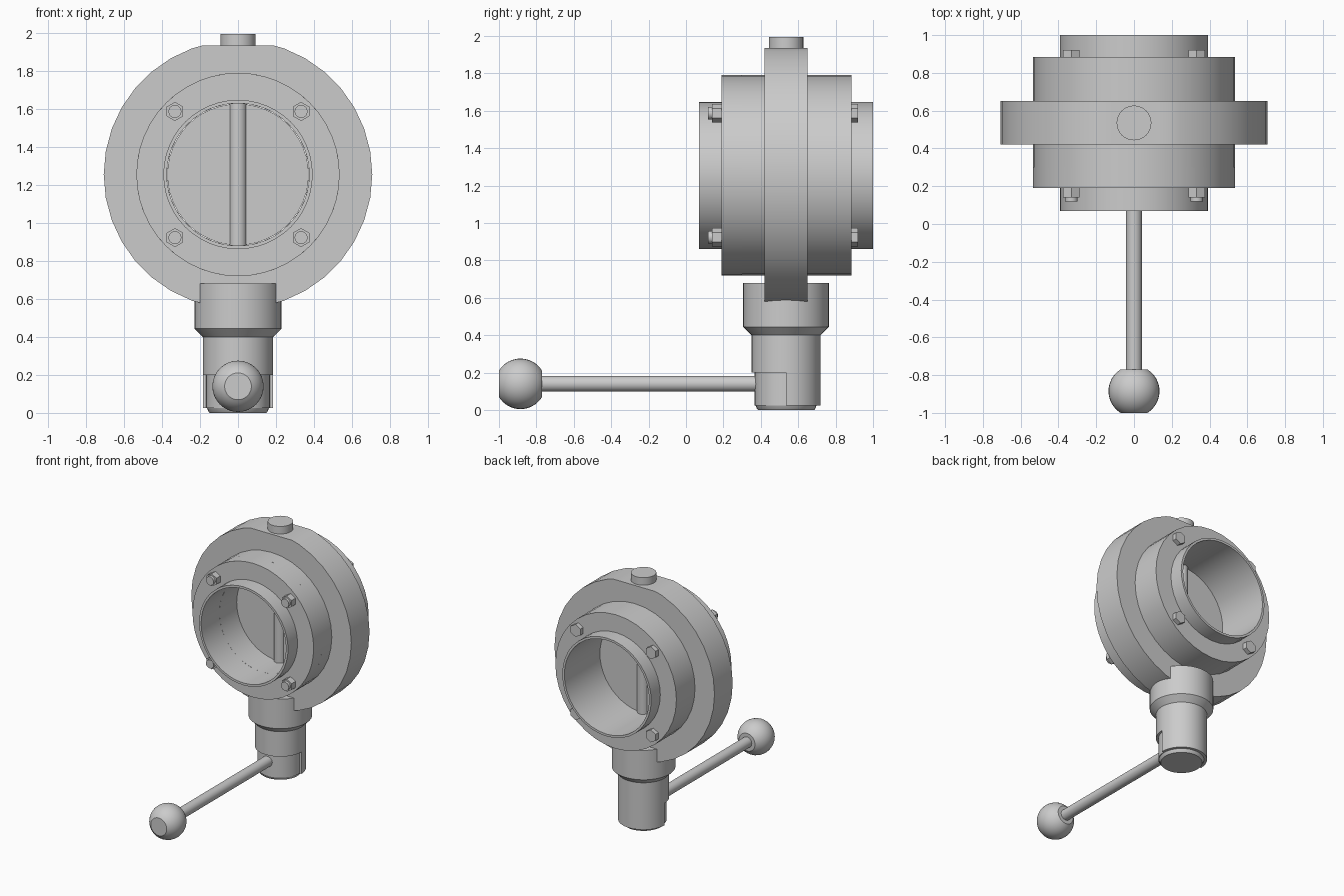
import bpy, bmesh
from math import sin, cos, pi, radians, sqrt
from mathutils import Vector, Matrix

if "Cube" in bpy.data.objects:
    bpy.data.objects.remove(bpy.data.objects["Cube"])

CY, CZ = 0.535, 1.255      # stem axis (y) and bore axis (z)


def finish(name, bm):
    bmesh.ops.remove_doubles(bm, verts=bm.verts, dist=1e-5)
    bmesh.ops.recalc_face_normals(bm, faces=bm.faces)
    me = bpy.data.meshes.new(name)
    bm.to_mesh(me)
    bm.free()
    ob = bpy.data.objects.new(name, me)
    bpy.context.collection.objects.link(ob)
    bpy.ops.object.select_all(action='DESELECT')
    ob.select_set(True)
    bpy.context.view_layer.objects.active = ob
    bpy.ops.object.shade_smooth_by_angle(angle=radians(30))
    return ob


def lathe(name, profile, axis, centre=(0, 0, 0), segs=36, closed=False, flat_top=None):
    """Revolve (radius, position) points about the y or z axis."""
    bm = bmesh.new()
    pts = profile + profile[:1] if closed else profile
    rows = []
    for i in range(segs):
        a = 2 * pi * i / segs
        row = []
        for r, t in pts:
            u, v = r * cos(a), r * sin(a)
            p = Vector((u, t, v)) if axis == 'y' else Vector((u, v, t))
            row.append(bm.verts.new(p + Vector(centre)))
        rows.append(row)
    for i in range(segs):
        a, b = rows[i], rows[(i + 1) % segs]
        for j in range(len(pts) - 1):
            bm.faces.new((a[j], a[j + 1], b[j + 1], b[j]))
    bmesh.ops.remove_doubles(bm, verts=bm.verts, dist=1e-5)
    bmesh.ops.dissolve_degenerate(bm, edges=bm.edges, dist=1e-6)
    if flat_top:
        bmesh.ops.bisect_plane(bm, geom=bm.verts[:] + bm.edges[:] + bm.faces[:],
                               plane_co=(0, 0, flat_top), plane_no=(0, 0, 1), clear_outer=True)
        bmesh.ops.holes_fill(bm, edges=[e for e in bm.edges if e.is_boundary], sides=0)
    return finish(name, bm)


def rod(name, r, t0, t1, axis, centre, segs=32):
    return lathe(name, [(0, t0), (r, t0), (r, t1), (0, t1)], axis, centre, segs)


bore = (0, 0, CZ)
stem = (0, CY, 0)

# Valve housing: front flange with pipe stub, then main body with its wide ring
lathe('front_flange', [(.375, .07), (.393, .07), (.393, .19), (.535, .19), (.535, .30), (.375, .30)],
      'y', bore, 48, True)
lathe('valve_body', [(.375, .30), (.535, .30), (.535, .42), (.707, .42), (.707, .65), (.535, .65),
                     (.535, .885), (.393, .885), (.393, 1.0), (.375, 1.0)],
      'y', bore, 36, True, flat_top=1.935)

# Butterfly disc and its spindle, top pin
rod('butterfly_disc', .372, CY - .02, CY + .02, 'y', bore, 48)
rod('disc_spindle', .047, .88, 1.63, 'z', stem)
rod('top_pin', .092, 1.90, 1.995, 'z', stem)

# Collar, neck and foot below the body
lathe('neck_collar', [(0, .68), (.23, .68), (.23, .445), (.185, .40), (.185, .20), (0, .20)], 'z', stem)
lathe('neck_foot', [(0, .03), (.165, .03), (.155, .005), (.15, 0), (0, 0)], 'z', stem)

# Handle hub: front half stepped in from the back half
bm = bmesh.new()
outline = [(.185 * cos(pi * i / 18), .185 * sin(pi * i / 18)) for i in range(19)]
outline += [(.168 * cos(pi + pi * i / 18), .168 * sin(pi + pi * i / 18)) for i in range(19)]
base = bm.faces.new([bm.verts.new((x, y + CY, .025)) for x, y in outline])
top = bmesh.ops.extrude_face_region(bm, geom=[base])['geom']
bmesh.ops.translate(bm, vec=(0, 0, .175), verts=[g for g in top if isinstance(g, bmesh.types.BMVert)])
if not any(f.normal.z < -.9 and f.calc_center_median().z < .03 for f in bm.faces):
    holes = [e for e in bm.edges if e.is_boundary]
    if holes:
        bmesh.ops.holes_fill(bm, edges=holes, sides=0)
finish('handle_hub', bm)

# Handle rod and knob with flattened ends
rod('handle_rod', .042, -.78, .40, 'y', (0, 0, .14))
R, H = .135, .115
a0 = math_end = pi / 2 - 0.55
arc = []
for i in range(17):
    t = -H + 0
    ang = -1.02 + 2.04 * i / 16
    arc.append((R * cos(ang), R * sin(ang)))
lathe('handle_knob', [(0, arc[0][1])] + arc + [(0, arc[-1][1])], 'y', (0, -1 - arc[0][1], .14), 32)

# Flange bolts: hex nut and thread end in front, hex head behind
for sx in (-1, 1):
    for sz in (-1, 1):
        tag = ('left' if sx < 0 else 'right') + ('_lower' if sz < 0 else '_upper')
        c = (sx * .332, 0, CZ + sz * .332)
        for part, y0, y1 in (('nut', .14, .19), ('bolt_head', .885, .92)):
            ob = rod(f'{part}_{tag}', .05, y0, y1, 'y', (0, 0, 0), 6)
            ob.data.transform(Matrix.Translation(c) @ Matrix.Rotation(pi / 6, 4, 'Y'))
        rod(f'bolt_end_{tag}', .034, .118, .15, 'y', c, 20)
